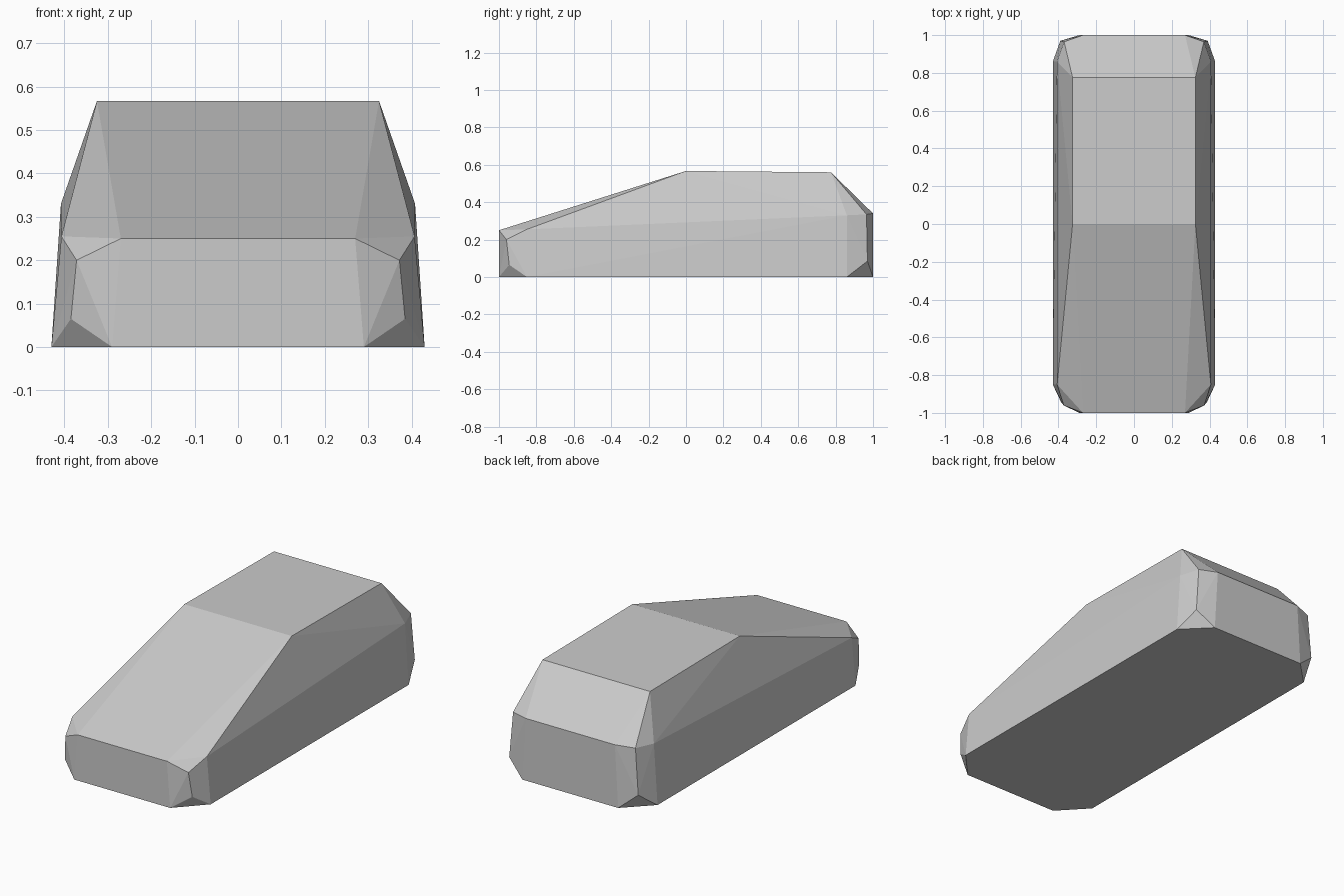
import bpy
import bmesh

# Remove the default cube if present
cube = bpy.data.objects.get("Cube")
if cube:
    bpy.data.objects.remove(cube, do_unlink=True)


def make_material(name, color):
    mat = bpy.data.materials.new(name)
    mat.use_nodes = True
    mat.diffuse_color = color
    mat.node_tree.nodes["Principled BSDF"].inputs["Base Color"].default_value = color
    return mat


# Corner points of the left half of the body
front_end = [
    (0.29, -1.0, 0.0),       # bottom edge
    (0.43, -0.85, 0.0),      # bottom side
    (0.385, -0.945, 0.065),  # lower chamfer
    (0.372, -0.96, 0.2),     # upper chamfer
    (0.27, -1.0, 0.25),      # hood edge
    (0.407, -0.85, 0.255),   # shoulder
]
roof = [
    (0.325, 0.0, 0.567),
    (0.325, 0.775, 0.56),
]
back_end = [
    (0.29, 1.0, 0.0),        # bottom edge
    (0.43, 0.86, 0.0),       # bottom side
    (0.39, 0.97, 0.085),     # lower chamfer
    (0.37, 0.965, 0.335),    # upper chamfer
    (0.27, 1.0, 0.34),       # tail edge
    (0.408, 0.86, 0.33),     # shoulder
]


def build_shell(name, half_points, mat):
    """Faceted convex shell around mirrored corner points."""
    bm = bmesh.new()
    for x, y, z in half_points:
        for side in (-1, 1):
            bm.verts.new((side * x, y, z))
    bmesh.ops.convex_hull(bm, input=bm.verts[:])
    # Merge coplanar triangles into clean panels
    bmesh.ops.dissolve_limit(bm, angle_limit=0.002,
                             verts=bm.verts[:], edges=bm.edges[:])
    bmesh.ops.recalc_face_normals(bm, faces=bm.faces[:])
    mesh = bpy.data.meshes.new(name)
    bm.to_mesh(mesh)
    bm.free()
    mesh.materials.append(mat)
    obj = bpy.data.objects.new(name, mesh)
    bpy.context.collection.objects.link(obj)
    return obj


# Car body shell
grey = make_material("light grey", (0.6, 0.6, 0.6, 1.0))
build_shell("car_body", front_end + roof + back_end, grey)
